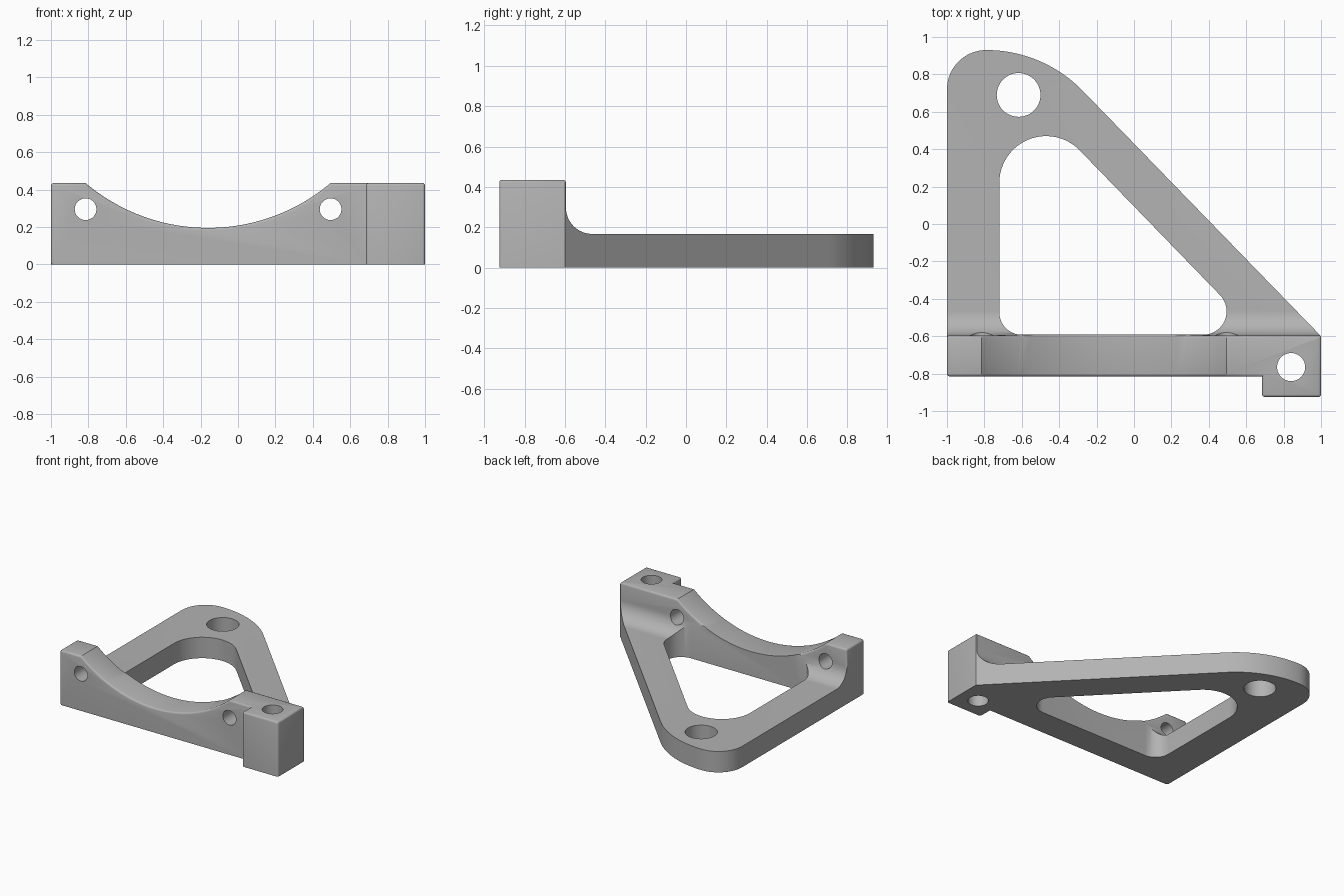
import bpy, bmesh, math
from mathutils import Vector

cube = bpy.data.objects.get("Cube")
if cube:
    bpy.data.objects.remove(cube, do_unlink=True)


def arc(cx, cy, r, start, end, n=16):
    """Points along a circular arc, angles in degrees."""
    angles = [math.radians(start + (end - start) * i / n) for i in range(n + 1)]
    return [(cx + r * math.cos(a), cy + r * math.sin(a)) for a in angles]


def circle(cx, cy, r, n=48):
    return arc(cx, cy, r, 0, 360, n)[:-1]


def prism(name, points, axis, low, high):
    """Solid made from a closed 2D profile along the named axis."""
    place = {"x": lambda u, v, w: (w, u, v),
             "y": lambda u, v, w: (u, w, v),
             "z": lambda u, v, w: (u, v, w)}[axis]
    bm = bmesh.new()
    bottom = [bm.verts.new(place(u, v, low)) for u, v in points]
    top = [bm.verts.new(place(u, v, high)) for u, v in points]
    bm.faces.new(bottom)
    bm.faces.new(top)
    for i in range(len(points)):
        bm.faces.new((bottom[i - 1], bottom[i], top[i], top[i - 1]))
    bmesh.ops.recalc_face_normals(bm, faces=bm.faces)
    mesh = bpy.data.meshes.new(name)
    bm.to_mesh(mesh)
    bm.free()
    obj = bpy.data.objects.new(name, mesh)
    bpy.context.collection.objects.link(obj)
    return obj


def combine(target, cutter, operation="DIFFERENCE"):
    """Apply a boolean and discard the cutter."""
    mod = target.modifiers.new("cut", "BOOLEAN")
    mod.operation = operation
    mod.solver = "EXACT"
    mod.object = cutter
    bpy.context.view_layer.objects.active = target
    bpy.ops.object.modifier_apply(modifier=mod.name)
    bpy.data.objects.remove(cutter, do_unlink=True)


PLATE_TOP, WALL_TOP, WALL_BACK = 0.167, 0.435, -0.595

# Side profile: tall wall, inner fillet, thin plate
side = ([(-1.2, 0), (1.2, 0), (1.2, PLATE_TOP)]
        + arc(WALL_BACK + 0.13, PLATE_TOP + 0.13, 0.13, 270, 180)
        + [(WALL_BACK, WALL_TOP), (-1.2, WALL_TOP)])
bracket = prism("bracket", side, "x", -1.3, 1.3)

# Plan outline: front wall, corner tab, slanted arm, rounded rear
outline = ([(-1, -0.815), (0.685, -0.815), (0.685, -0.925), (1, -0.925), (1, -0.6)]
           + arc(-0.79, 0.21, 0.72, 44, 90, 24)
           + arc(-0.79, 0.72, 0.21, 90, 180)[1:])
combine(bracket, prism("outline", outline, "z", -0.5, 1), "INTERSECT")

# Triangular window with rounded corners
window = (arc(-0.47, 0.22, 0.25, 180, 44, 24)
          + arc(0.37, -0.467, 0.125, 44, -90)
          + arc(-0.6, -0.472, 0.12, 270, 180))
combine(bracket, prism("window", window, "z", -0.5, 1))

# Bolt holes: two through the wall, two through the plate and tab
for x in (-0.815, 0.495):
    combine(bracket, prism("wall_hole", circle(x, 0.295, 0.058), "y", -1.2, -0.2))
for x, y, r in ((-0.617, 0.69, 0.117), (0.84, -0.765, 0.075)):
    combine(bracket, prism("plate_hole", circle(x, y, r), "z", -0.5, 1))

# Shallow round saddle in the wall
combine(bracket, prism("saddle", circle(-0.16, 1.209, 1.014, 128), "y", -1.5, -0.3))

# Soften the wall's upper edges and its front upright corners
bm = bmesh.new()
bm.from_mesh(bracket.data)
edges = []
for e in bm.edges:
    if len(e.link_faces) != 2 or e.calc_face_angle_signed(0) < math.radians(50):
        continue
    a, b = (v.co for v in e.verts)
    mid = (a + b) / 2
    in_tab_hole = (mid.xy - Vector((0.84, -0.765))).length < 0.08
    in_wall_hole = any(math.hypot(mid.x - x, mid.z - 0.295) < 0.065
                       for x in (-0.815, 0.495))
    on_wall = mid.y < WALL_BACK + 0.001 and mid.z > 0.19
    upright = mid.y < -0.8 and abs(a.z - b.z) > 0.2
    if (on_wall or upright) and not (in_tab_hole or in_wall_hole):
        edges.append(e)
bmesh.ops.bevel(bm, geom=edges, offset=0.014, offset_type="OFFSET", segments=3,
                profile=0.5, affect="EDGES", clamp_overlap=False)
bm.to_mesh(bracket.data)
bm.free()

# Single grey finish
grey = bpy.data.materials.new("plain_grey")
grey.use_nodes = True
colour = (0.45, 0.45, 0.45, 1)
grey.diffuse_color = colour
grey.node_tree.nodes["Principled BSDF"].inputs["Base Color"].default_value = colour
bracket.data.materials.clear()
bracket.data.materials.append(grey)

bpy.ops.object.select_all(action="DESELECT")
bracket.select_set(True)
bpy.context.view_layer.objects.active = bracket
bpy.ops.object.shade_smooth_by_angle(angle=math.radians(32))
